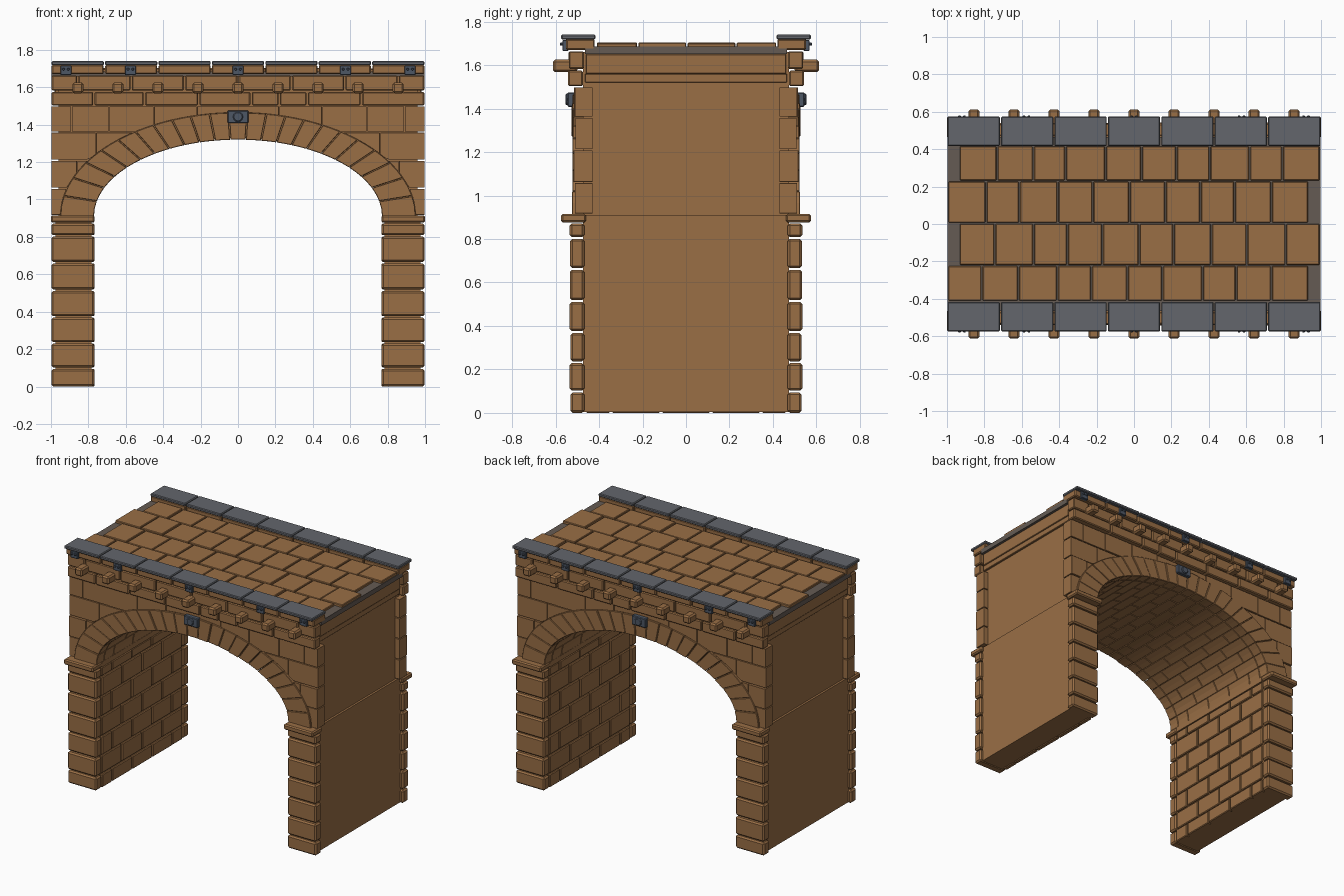
import bpy, bmesh, math, random

random.seed(4)
cube = bpy.data.objects.get("Cube")
if cube:
    bpy.data.objects.remove(cube)


def material(name, rgb):
    m = bpy.data.materials.new(name)
    m.use_nodes = True
    m.diffuse_color = (*rgb, 1)
    m.node_tree.nodes["Principled BSDF"].inputs["Base Color"].default_value = (*rgb, 1)
    return m


STONE = material("brown stone", (0.32, 0.157, 0.06))
SLATE = material("grey slate", (0.125, 0.132, 0.15))
BED = material("dark bedding", (0.13, 0.105, 0.088))
IRON = material("blue grey iron", (0.075, 0.095, 0.13))

SPRING = 0.91                          # height where the arch starts
INNER, OUTER = (0.77, 0.41), (0.95, 0.555)
GAP = 0.004


def prism(bm, pts, y0, y1):
    """Extrude an outline in x, z from y0 to y1."""
    face = bm.faces.new([bm.verts.new((x, y0, z)) for x, z in pts])
    top = bmesh.ops.extrude_face_region(bm, geom=[face])["geom"]
    for v in top:
        if isinstance(v, bmesh.types.BMVert):
            v.co.y = y1


def box(bm, x0, x1, y0, y1, z0, z1):
    prism(bm, [(x0, z0), (x1, z0), (x1, z1), (x0, z1)], y0, y1)


def disc(bm, x, z, r, y0, y1, n=12):
    a = [2 * math.pi * i / n for i in range(n)]
    prism(bm, [(x + r * math.cos(t), z + r * math.sin(t)) for t in a], y0, y1)


def finish(name, bm, mat, bevel=0.0, mirror=""):
    bmesh.ops.recalc_face_normals(bm, faces=bm.faces)
    mesh = bpy.data.meshes.new(name)
    bm.to_mesh(mesh)
    bm.free()
    mesh.materials.append(mat)
    ob = bpy.data.objects.new(name, mesh)
    bpy.context.collection.objects.link(ob)
    if bevel:
        b = ob.modifiers.new("worn edges", "BEVEL")
        b.width, b.segments, b.limit_method = bevel, 1, "ANGLE"
    if mirror:
        m = ob.modifiers.new("mirror", "MIRROR")
        m.use_axis = ["x" in mirror, "y" in mirror, False]
        m.use_clip = False
        m.merge_threshold = 0.00001


def on_arch(t, size):
    return size[0] * math.cos(t), SPRING + size[1] * math.sin(t)


def even_angles(n, size, steps=1000):
    """Angles that cut the half ellipse into n equal lengths."""
    ts = [math.pi * i / steps for i in range(steps + 1)]
    run = [0]
    for a, b in zip(ts, ts[1:]):
        run.append(run[-1] + math.dist(on_arch(a, size), on_arch(b, size)))
    return [min(zip(run, ts), key=lambda p: abs(p[0] - run[-1] * k / n))[1] for k in range(n + 1)]


def wedge(bm, t0, t1, inner, outer, y0, y1, gap):
    mid = (t0 + t1) / 2
    pts = [on_arch(t, inner) for t in (t0 + gap, mid, t1 - gap)]
    pts += [on_arch(t, outer) for t in (t1 - gap, mid, t0 + gap)]
    prism(bm, pts, y0, y1)


# Core of the piers and of the upper body
bm = bmesh.new()
box(bm, 0.782, 0.975, -0.475, 0.475, 0.005, SPRING)
finish("pier_core", bm, STONE, mirror="x")
bm = bmesh.new()
arch = [on_arch(math.pi * i / 48, (0.782, 0.42)) for i in range(49)]
prism(bm, arch + [(-0.96, SPRING), (-0.96, 1.66), (0.96, 1.66), (0.96, SPRING)], -0.475, 0.475)
finish("arch_core", bm, STONE)

# Pier courses: corner blocks outside, running bond on the inner face
levels = [0, 0.098, 0.233, 0.372, 0.515, 0.662, 0.805, 0.876]
corners, lining = bmesh.new(), bmesh.new()
for row, (z0, z1) in enumerate(zip(levels, levels[1:])):
    z0, z1 = z0 + GAP * (row > 0), z1 - GAP
    out = random.uniform(0.53, 0.536)
    box(corners, 0.768, 0.998, -out, -0.468, z0, z1)
    cuts = [-0.464, -0.23, 0, 0.23, 0.464] if row % 2 else [-0.464, -0.345, -0.115, 0.115, 0.345, 0.464]
    for y0, y1 in zip(cuts, cuts[1:]):
        box(lining, random.uniform(0.767, 0.772), 0.8, y0 + GAP, y1 - GAP, z0, z1)
finish("pier_corner_blocks", corners, STONE, 0.01, "xy")
finish("pier_inner_bricks", lining, STONE, 0.005, "x")

# Impost slabs
bm = bmesh.new()
box(bm, 0.766, 1.0, -0.575, -0.46, 0.876, 0.915)
finish("impost", bm, STONE, 0.008, "xy")
bm = bmesh.new()
box(bm, 0.769, 0.8, -0.46, 0.46, 0.876, 0.912)
finish("inner_impost", bm, STONE, 0, "x")

# Arch ring and vault bricks
angles = even_angles(23, INNER)
ring, vault = bmesh.new(), bmesh.new()
for row, (t0, t1) in enumerate(zip(angles, angles[1:])):
    wedge(ring, t0, t1, INNER, OUTER, -random.uniform(0.518, 0.526), -0.44, 0.002)
    cuts = [-0.44, -0.22, 0, 0.22, 0.44] if row % 2 else [-0.44, -0.33, -0.11, 0.11, 0.33, 0.44]
    for y0, y1 in zip(cuts, cuts[1:]):
        wedge(vault, t0, t1, INNER, (0.8, 0.44), y0 + 0.002, y1 - 0.002, 0.001)
finish("arch_ring", ring, STONE, 0.003, "y")
finish("vault_bricks", vault, STONE, 0.002)


# Spandrel blocks follow the outside of the arch ring
def spandrel(bm, x0, x1, z0, z1):
    a, b = OUTER
    rise = (z1 - SPRING) / b
    if rise < 1:
        x0 = max(x0, a * math.sqrt(1 - rise * rise) + 0.003)
    if x1 - x0 < 0.012:
        return
    xs = [x0 + (x1 - x0) * i / 10 for i in range(11)]
    low = [max(z0, SPRING + b * math.sqrt(max(0, 1 - (x / a) ** 2))) for x in xs]
    prism(bm, list(zip(xs, low)) + [(x1, z1), (x0, z1)], -random.uniform(0.508, 0.518), -0.43)


bm = bmesh.new()
rows = [(0.915, 1.06, [0, 1]), (1.06, 1.21, [0, 0.86, 1]),
        (1.21, 1.36, [0, 0.76, 1]), (1.36, 1.5, [0, 0.22, 0.45, 0.69, 0.89, 1])]
for z0, z1, cuts in rows:
    for x0, x1 in zip(cuts, cuts[1:]):
        spandrel(bm, x0 + 0.002 * (x0 > 0), x1 - 0.002, z0 + 0.003, z1 - 0.003)
finish("spandrel_blocks", bm, STONE, 0.002, "xy")

# Band at each end of the body
bm = bmesh.new()
box(bm, 0.9, 0.975, -0.465, 0.465, 1.52, 1.56)
box(bm, 0.9, 0.98, -0.46, 0.46, 1.56, 1.65)
finish("end_band", bm, STONE, 0.003, "x")


# Cornice courses
def course(bm, cuts, y0, y1, z0, z1, jitter=0.0):
    for x0, x1 in zip(cuts, cuts[1:]):
        box(bm, x0 + GAP, x1 - GAP, y0 - random.uniform(0, jitter), y1, z0, z1)


sevenths = [-1 + 2 * i / 7 for i in range(8)]
bm = bmesh.new()
course(bm, [-1, -0.77, -0.5, -0.21, 0.07, 0.22, 0.37, 0.66, 1], -0.536, -0.475, 1.503, 1.575, 0.006)
course(bm, [-1] + [x + 1 / 7 for x in sevenths[:-1]] + [1], -0.534, -0.47, 1.582, 1.663, 0.006)
course(bm, sevenths, -0.55, -0.42, 1.67, 1.72, 0.006)
finish("cornice_blocks", bm, STONE, 0.006, "y")

bm = bmesh.new()
for i in range(-4, 5):
    box(bm, i * 0.214 - 0.03, i * 0.214 + 0.03, -0.613, -0.5, 1.568, 1.625)
finish("corbels", bm, STONE, 0.01, "y")

# Parapet capping
bm = bmesh.new()
for x0, x1 in zip(sevenths, sevenths[1:]):
    box(bm, x0 + 0.003, x1 - 0.003, -0.574, -0.417, 1.718, 1.74)
finish("capping_slabs", bm, SLATE, 0.005, "y")

# Deck bedding and pavers
bm = bmesh.new()
box(bm, -0.996, 0.996, -0.465, 0.465, 1.65, 1.685)
finish("deck_bed", bm, BED)
bm = bmesh.new()
lanes = [-0.413, -0.222, 0.004, 0.23, 0.418]
for row, (y0, y1) in enumerate(zip(lanes, lanes[1:])):
    start = -0.935 if row % 2 else -0.996
    cuts = [start + 0.193 * i + random.uniform(-0.012, 0.012) * (0 < i < 10) for i in range(11)]
    for x0, x1 in zip(cuts, cuts[1:]):
        box(bm, x0 + GAP, x1 - GAP, y0 + 0.003, y1 - 0.003, 1.67, random.uniform(1.697, 1.704))
finish("deck_pavers", bm, STONE, 0.004)

# Iron brackets with rivets, and the keystone plate
bm = bmesh.new()
for x in (-0.92, -0.575, 0, 0.575, 0.92):
    box(bm, x - 0.029, x + 0.029, -0.568, -0.54, 1.665, 1.716)
    for dx in (-0.013, 0.013):
        disc(bm, x + dx, 1.697, 0.008, -0.58, -0.565, 8)
finish("iron_brackets", bm, IRON, 0.003, "y")
bm = bmesh.new()
box(bm, -0.057, 0.057, -0.545, -0.51, 1.408, 1.475)
disc(bm, 0, 1.442, 0.027, -0.555, -0.54)
finish("keystone_plate", bm, IRON, 0.005, "y")
